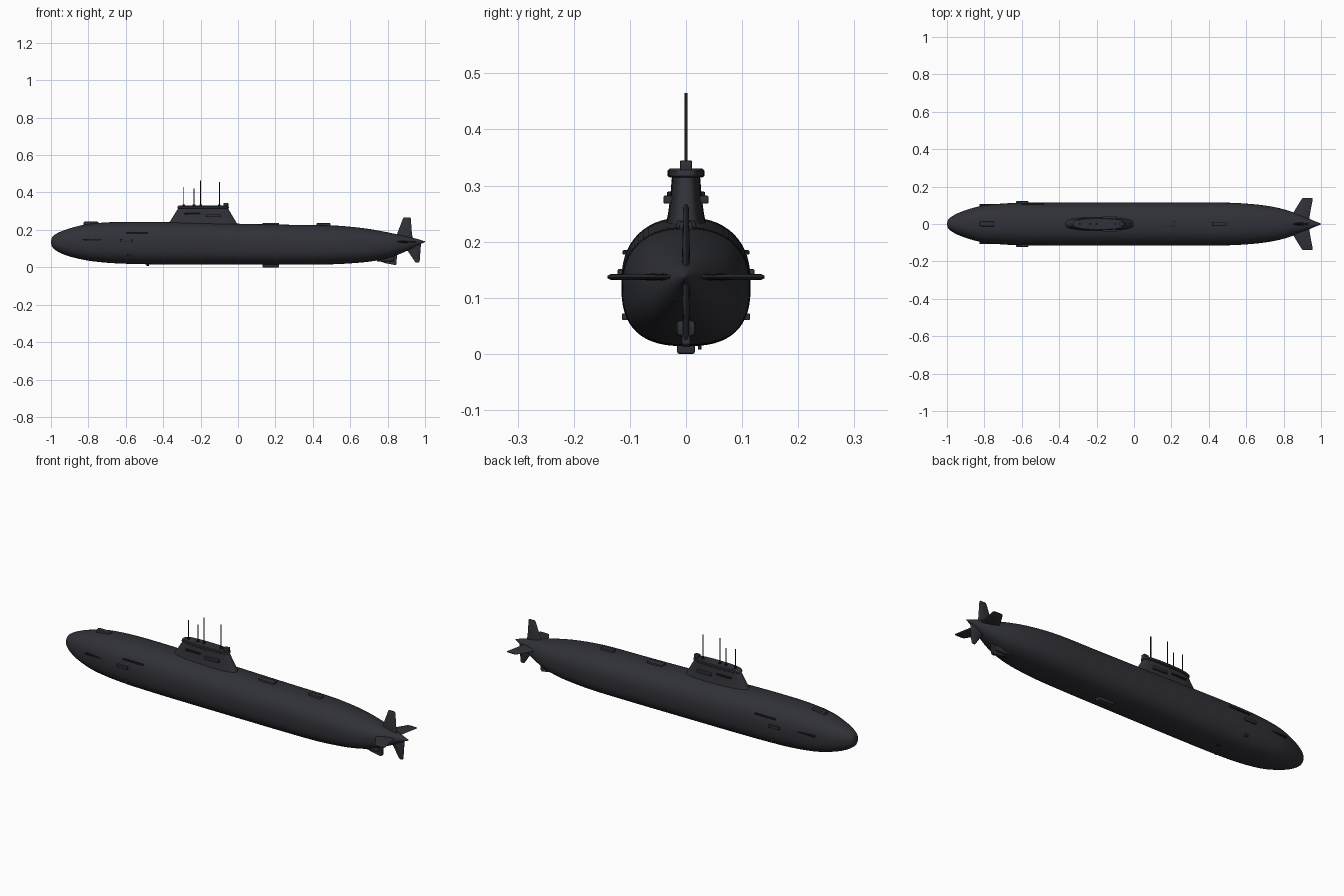
import bpy, bmesh, math
from mathutils import Vector

if "Cube" in bpy.data.objects:
    bpy.data.objects.remove(bpy.data.objects["Cube"])


def material(name, rgb):
    m = bpy.data.materials.new(name)
    m.diffuse_color = (*rgb, 1)
    m.use_nodes = True
    m.node_tree.nodes["Principled BSDF"].inputs["Base Color"].default_value = m.diffuse_color
    return m


HULL = material("dark slate", (0.030, 0.031, 0.039))
DARK = material("near black", (0.012, 0.012, 0.015))


def finish(name, bm, mat, angle=40):
    bmesh.ops.recalc_face_normals(bm, faces=bm.faces)
    me = bpy.data.meshes.new(name)
    bm.to_mesh(me)
    bm.free()
    ob = bpy.data.objects.new(name, me)
    bpy.context.collection.objects.link(ob)
    me.materials.append(mat)
    bpy.ops.object.select_all(action='DESELECT')
    bpy.context.view_layer.objects.active = ob
    ob.select_set(True)
    bpy.ops.object.shade_smooth_by_angle(angle=math.radians(angle))
    return ob


def skin(name, rings, mat, angle=40):
    bm = bmesh.new()
    vs = [[bm.verts.new(p) for p in r] for r in rings]
    n = len(vs[0])
    for a, b in zip(vs, vs[1:]):
        for i in range(n):
            bm.faces.new((a[i], a[(i + 1) % n], b[(i + 1) % n], b[i]))
    bm.faces.new(vs[0])
    bm.faces.new(vs[-1])
    return finish(name, bm, mat, angle)


def box(name, lo, hi, mat=HULL, bevel=0.003):
    bm = bmesh.new()
    bmesh.ops.create_cube(bm, size=1)
    for v in bm.verts:
        v.co = [(a + b) / 2 + c * (b - a) for a, b, c in zip(lo, hi, v.co)]
    if bevel:
        bmesh.ops.bevel(bm, geom=bm.edges[:], offset=bevel, segments=2, affect='EDGES', profile=0.5)
    return finish(name, bm, mat)


def rod(name, x, y, z0, z1, r, mat=DARK):
    bm = bmesh.new()
    bmesh.ops.create_cone(bm, cap_ends=True, segments=12, radius1=r, radius2=r, depth=z1 - z0)
    bmesh.ops.translate(bm, vec=(x, y, (z0 + z1) / 2), verts=bm.verts)
    return finish(name, bm, mat)


# Hull: stations of x, bottom z, top z, half width
S = [(-1, .133, .137, .002), (-.995, .112, .158, .021), (-.98, .095, .174, .036),
     (-.95, .077, .190, .054), (-.9, .058, .208, .074), (-.82, .039, .228, .096),
     (-.72, .026, .239, .108), (-.6, .019, .243, .114), (-.4, .015, .242, .115),
     (0, .014, .233, .115), (.3, .014, .227, .115), (.5, .016, .224, .114),
     (.6, .021, .217, .109), (.7, .030, .205, .099), (.8, .048, .187, .079),
     (.9, .086, .165, .044), (.96, .117, .151, .018), (1, .135, .139, .002)]


def hull_ring(x, b, t, w, n=56):
    mid = (b + t) / 2
    k = min(1, w / .1)
    ring = []
    for i in range(n):
        a = 2 * math.pi * i / n
        c, s = math.cos(a), math.sin(a)
        e = 2 / (2 + k * (.3 if s > 0 else .6))
        ring.append((x, math.copysign(abs(c) ** e, c) * w,
                     mid + math.copysign(abs(s) ** e, s) * (t - b) / 2))
    return ring


rings = []
for i in range(len(S) - 1):
    p0, p1, p2, p3 = (Vector(S[max(0, min(len(S) - 1, i + d))]) for d in (-1, 0, 1, 2))
    h = p2[0] - p1[0]
    m1 = (p2 - p0) * (h / (p2[0] - p0[0]))
    m2 = (p3 - p1) * (h / (p3[0] - p1[0]))
    for j in range(4):
        u = j / 4
        q = (p1 * (2*u**3 - 3*u*u + 1) + m1 * (u**3 - 2*u*u + u)
             + p2 * (3*u*u - 2*u**3) + m2 * (u**3 - u*u))
        rings.append(hull_ring(p1[0] + h * u, q[1], q[2], q[3]))
rings.append(hull_ring(*S[-1]))
skin("hull", rings, HULL, 60)


# Sail: stacked pointed ovals, with a lip around the top
def oval(z, x0, x1, w, n=40):
    ring = []
    for i in range(n):
        a = 2 * math.pi * i / n
        c, s = math.cos(a), math.sin(a)
        ring.append(((x0 + x1) / 2 + math.copysign(abs(c) ** .85, c) * (x1 - x0) / 2,
                     math.copysign(abs(s) ** .6, s) * w, z))
    return ring


skin("sail", [oval(.20, -.40, .02, .042), oval(.235, -.372, -.006, .035),
              oval(.25, -.36, -.015, .032), oval(.28, -.342, -.033, .028),
              oval(.318, -.318, -.055, .025)], HULL)
skin("sail_cap", [oval(.314, -.322, -.052, .028), oval(.317, -.325, -.049, .033),
                  oval(.326, -.322, -.05, .033), oval(.330, -.316, -.054, .029)], HULL)

# Masts with base collars
for x, top in ((-.29, .43), (-.235, .42), (-.2, .465), (-.1, .455)):
    rod("mast", x, 0, .32, top, .0025)
    rod("mast_collar", x, 0, .325, .335, .007)
box("sail_lamp", (-.078, -.011, .325), (-.052, .011, .345))

# Side fittings, mirrored left and right
for s in (-1, 1):
    def side(name, x0, x1, y0, y1, z0, z1, mat=HULL):
        a, b = sorted((s * y0, s * y1))
        box(name, (x0, a, z0), (x1, b, z1), mat, .002)
    side("sail_rail", -.285, -.2, .022, .034, .281, .289, DARK)
    side("sail_side_pod", -.17, -.09, .022, .040, .268, .282)
    side("bow_slot", -.825, -.725, .085, .107, .144, .152, DARK)
    side("bow_upper_slot", -.6, -.48, .09, .113, .177, .185, DARK)
    side("bow_side_pod", -.63, -.565, .10, .122, .136, .151)
    side("bow_lower_port", -.59, -.572, .09, .114, .06, .072)

# Deck and keel fittings
box("bow_hump", (-.825, -.013, .21), (-.745, .013, .244), HULL, .006)
box("deck_hatch", (.13, -.017, .215), (.22, .017, .238), HULL, .004)
box("aft_deck_hatch", (.42, -.012, .21), (.495, .012, .236), HULL, .004)
box("keel_box", (.13, -.016, 0), (.22, .016, .03), HULL, .004)
box("keel_stub", (-.49, .021, .008), (-.475, .028, .03), DARK, .001)


# Tail fins: diamond-edged foils from root to tip; d is the span direction
def fin(name, sections, across, root_z=.137):
    rings = []
    for x0, x1, span, t in sections:
        ring = []
        for i in range(16):
            a = 2 * math.pi * i / 16
            x = (x0 + x1) / 2 + math.cos(a) * (x1 - x0) / 2
            h = math.sin(a) * t
            ring.append((x, span, root_z + h) if across else (x, h, root_z + span))
        rings.append(ring)
    skin(name, rings, HULL, 50)


fin("upper_rudder", [(.835, .94, 0, .008), (.85, .93, .04, .007),
                     (.882, .924, .124, .005), (.886, .92, .13, .002)], False)
fin("lower_rudder", [(.88, .98, 0, .008), (.895, .977, -.03, .007),
                     (.945, .971, -.106, .005), (.95, .968, -.112, .002)], False)
for s in (-1, 1):
    fin("stern_plane", [(.82, .935, 0, .007), (.845, .94, s * .05, .006),
                        (.897, .956, s * .134, .005), (.903, .953, s * .14, .002)], True)

# Small ventral fairing and pod ahead of the lower rudder
bm = bmesh.new()
prof = [(.72, .045), (.75, .034), (.79, .021), (.842, .012), (.848, .018), (.85, .09), (.72, .09)]
f = bm.faces.new([bm.verts.new((x, -.007, z)) for x, z in prof])
ext = bmesh.ops.extrude_face_region(bm, geom=[f])
bmesh.ops.translate(bm, vec=(0, .014, 0),
                    verts=[v for v in ext["geom"] if isinstance(v, bmesh.types.BMVert)])
finish("ventral_fin", bm, HULL)
box("ventral_pod", (.74, -.018, .030), (.835, .018, .062), HULL, .010)
